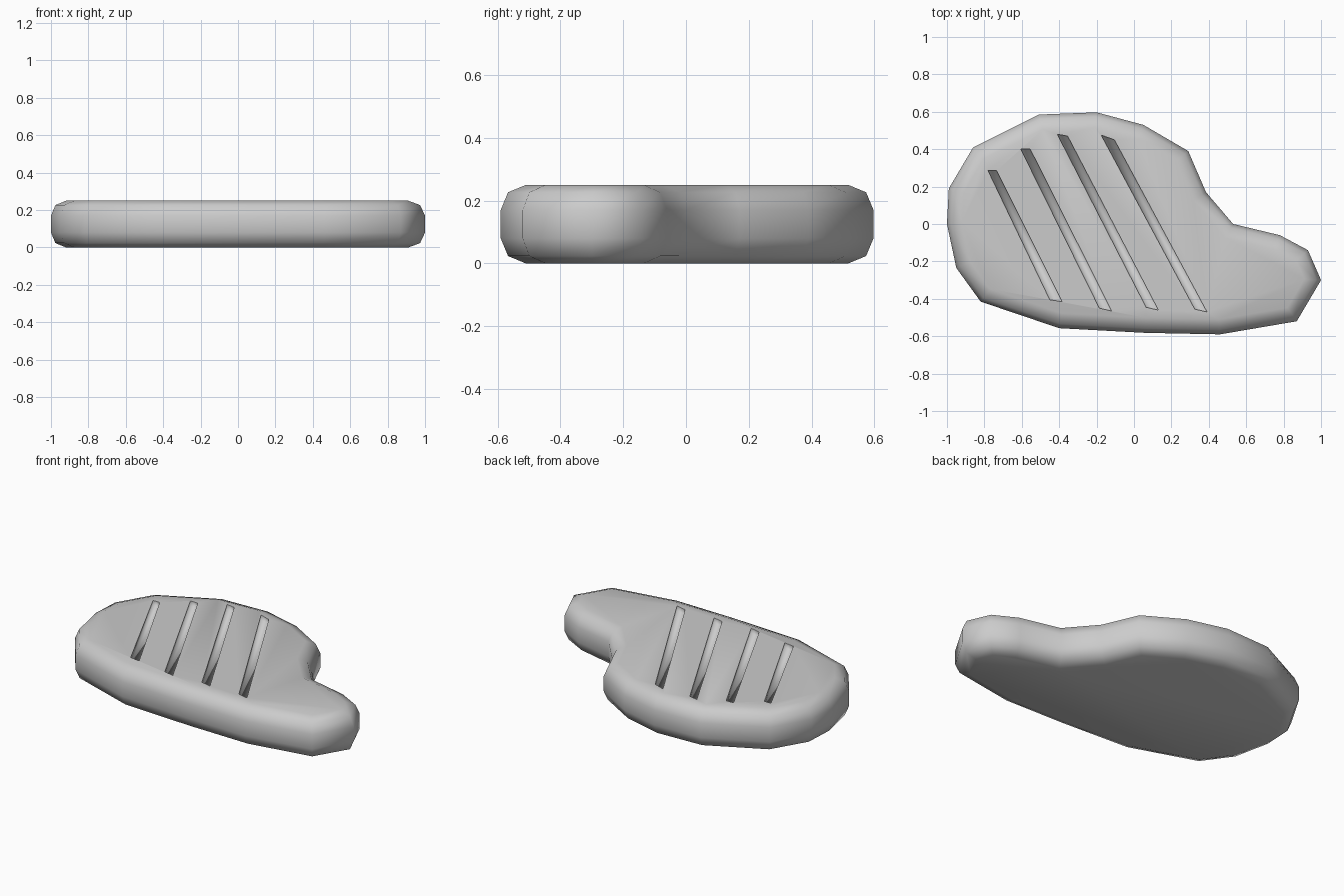
import bpy, bmesh

cube = bpy.data.objects.get("Cube")
if cube:
    bpy.data.objects.remove(cube, do_unlink=True)

TOP, DEPTH = 0.25, 0.03

grey = bpy.data.materials.new("plain grey")
grey.use_nodes = True
grey.diffuse_color = (0.6, 0.6, 0.6, 1)
grey.node_tree.nodes["Principled BSDF"].inputs["Base Color"].default_value = (0.6, 0.6, 0.6, 1)


def prism(name, outlines, z0, z1):
    """One object holding an upright prism for each outline."""
    bm = bmesh.new()
    for outline in outlines:
        base = bm.faces.new([bm.verts.new((x, y, z0)) for x, y in outline])
        geom = bmesh.ops.extrude_face_region(bm, geom=[base], use_keep_orig=True)["geom"]
        verts = [g for g in geom if isinstance(g, bmesh.types.BMVert)]
        bmesh.ops.translate(bm, verts=verts, vec=(0, 0, z1 - z0))
    bmesh.ops.recalc_face_normals(bm, faces=bm.faces[:])
    mesh = bpy.data.meshes.new(name)
    bm.to_mesh(mesh)
    bm.free()
    mesh.materials.append(grey)
    obj = bpy.data.objects.new(name, mesh)
    bpy.context.collection.objects.link(obj)
    return obj


# Slab outline: a rounded lobe narrowing to a small tail
outline = [(-0.99, 0.19), (-0.86, 0.41), (-0.51, 0.585), (-0.2, 0.597), (0.05, 0.53),
           (0.29, 0.39), (0.385, 0.17), (0.53, 0), (0.78, -0.06), (0.93, -0.14),
           (1, -0.3), (0.87, -0.52), (0.46, -0.59), (0.06, -0.582), (-0.4, -0.557),
           (-0.82, -0.415), (-0.95, -0.235), (-1, 0)]
slab = prism("steak", [outline], 0, TOP)

# Slanted grill grooves
grooves = [[(-0.78, 0.285), (-0.735, 0.285), (-0.385, -0.415), (-0.45, -0.405)],
           [(-0.605, 0.4), (-0.555, 0.4), (-0.12, -0.465), (-0.185, -0.45)],
           [(-0.41, 0.48), (-0.355, 0.47), (0.13, -0.46), (0.065, -0.445)],
           [(-0.175, 0.475), (-0.105, 0.45), (0.39, -0.47), (0.325, -0.455)]]
cutter = prism("groove_cutter", grooves, TOP - DEPTH, TOP + 0.1)
cutter.hide_render = True

# Round the rims, then cut the grooves
bevel = slab.modifiers.new("rounded rims", "BEVEL")
bevel.width, bevel.segments = 0.08, 2
bevel.limit_method, bevel.angle_limit = "ANGLE", 1.4
cut = slab.modifiers.new("grooves", "BOOLEAN")
cut.object, cut.operation, cut.solver = cutter, "DIFFERENCE", "EXACT"
graph = bpy.context.evaluated_depsgraph_get()
slab.data = bpy.data.meshes.new_from_object(slab.evaluated_get(graph))
slab.modifiers.clear()
bpy.data.objects.remove(cutter, do_unlink=True)

# Smooth everywhere except the crisp groove edges
bm = bmesh.new()
bm.from_mesh(slab.data)
for face in bm.faces:
    face.smooth = True
for edge in bm.edges:
    at_top = all(v.co.z > TOP - 0.001 for v in edge.verts)
    if at_top and any(abs(f.normal.z) < 0.1 for f in edge.link_faces):
        edge.smooth = False
bm.to_mesh(slab.data)
bm.free()
